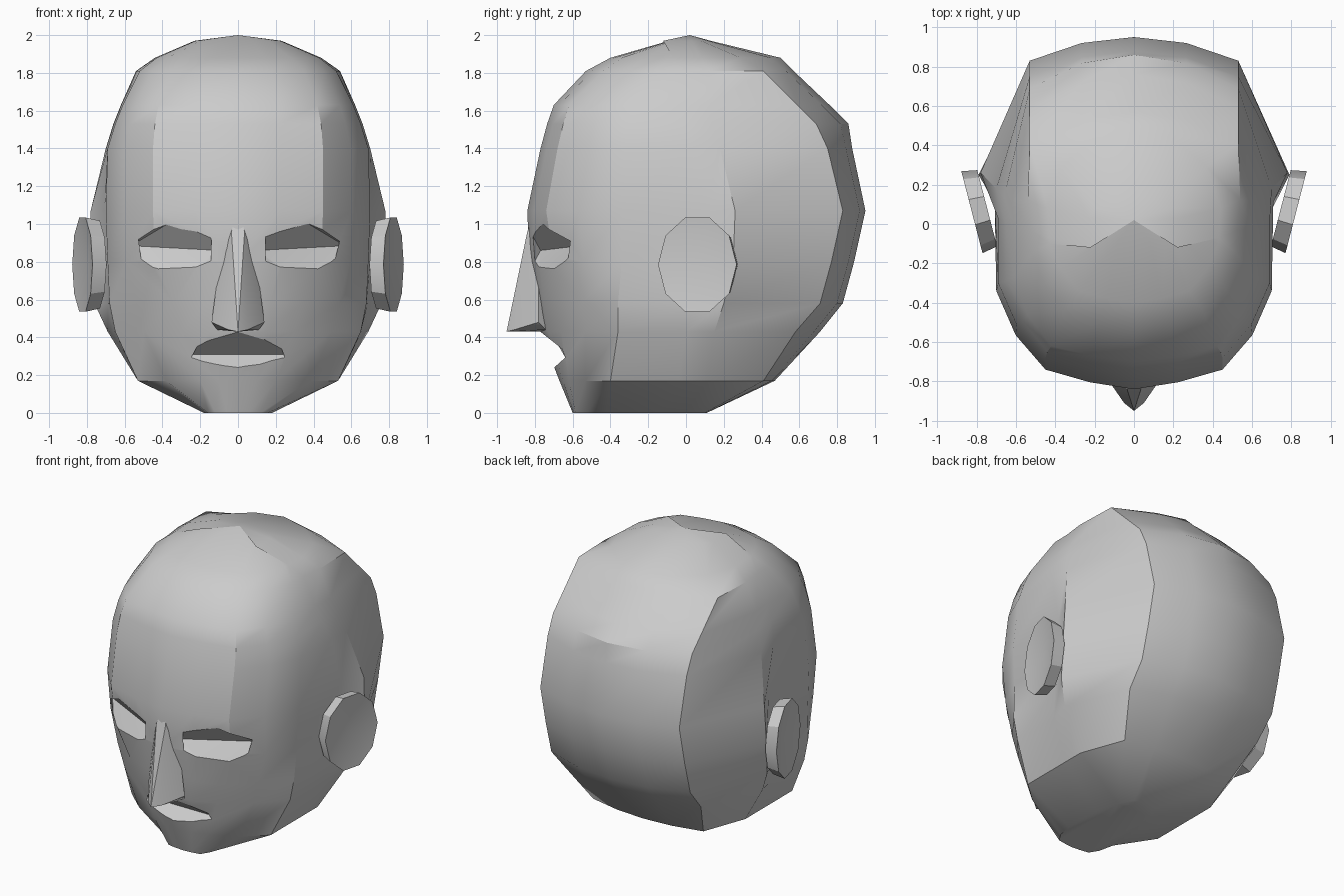
import bpy
import bmesh
import math
from mathutils import Vector, Matrix

default_cube = bpy.data.objects.get("Cube")
if default_cube:
    bpy.data.objects.remove(default_cube, do_unlink=True)

# One plain clay colour for the whole bust
clay = bpy.data.materials.new("clay_grey")
clay.use_nodes = True
clay_colour = (0.6, 0.6, 0.6, 1)
clay.diffuse_color = clay_colour
clay.node_tree.nodes["Principled BSDF"].inputs["Base Color"].default_value = clay_colour


def make_object(name, bm):
    """Turn a bmesh into a named object with outward normals and the clay material."""
    bmesh.ops.recalc_face_normals(bm, faces=bm.faces[:])
    mesh = bpy.data.meshes.new(name)
    bm.to_mesh(mesh)
    bm.free()
    mesh.materials.append(clay)
    obj = bpy.data.objects.new(name, mesh)
    bpy.context.collection.objects.link(obj)
    return obj


def make_hull(name, points):
    """Build a convex solid around a few points."""
    bm = bmesh.new()
    for point in points:
        bm.verts.new(point)
    result = bmesh.ops.convex_hull(bm, input=bm.verts[:])
    unused = [v for v in result["geom_interior"] if isinstance(v, bmesh.types.BMVert)]
    bmesh.ops.delete(bm, geom=unused, context="VERTS")
    return make_object(name, bm)


def select_only(obj):
    bpy.ops.object.select_all(action="DESELECT")
    obj.select_set(True)
    bpy.context.view_layer.objects.active = obj


def carve(target, cutter):
    """Cut one solid out of another and discard the cutter."""
    cutter.hide_render = True
    modifier = target.modifiers.new("carve", "BOOLEAN")
    modifier.operation = "DIFFERENCE"
    modifier.solver = "EXACT"
    modifier.object = cutter
    select_only(target)
    bpy.ops.object.modifier_apply(modifier=modifier.name)
    bpy.data.objects.remove(cutter, do_unlink=True)


def finish(obj, degrees=30):
    select_only(obj)
    bpy.ops.object.shade_smooth_by_angle(angle=math.radians(degrees))


def half_outline(front, ax, ay, bx, by, cx, cy, dx, dy, back):
    """Left half of a skull slice: brow corner a, cheek b, ear root c, nape corner d."""
    return [
        (0, front),
        (ax / 2, front + (ay - front) * 0.36),
        (ax, ay),
        ((ax + bx) * 0.523, (ay + by) * 0.523),
        (bx, by),
        (bx * 0.9 + cx * 0.1, cy - 0.15),
        (cx, cy),
        (dx, dy),
        (dx / 2, back + (dy - back) / 4),
        (0, back),
    ]


# Skull slices: height, then the outline controls in the order above
slices = [
    (0, -.6, .12, -.585, .18, -.42, .13, 0, .08, .1, .11),
    (.17, -.67, .2, -.62, .53, -.4, .53, .11, .42, .41, .47),
    (.43, -.77, .3, -.66, .65, -.36, .69, .15, .52, .58, .71),
    (.58, -.79, .34, -.69, .68, -.36, .76, .2, .53, .71, .83),
    (.8, -.83, .44, -.7, .69, -.34, .79, .25, .53, .77, .89),
    (1.07, -.84, .45, -.74, .7, -.34, .78, .26, .53, .83, .95),
    (1.4, -.77, .45, -.68, .69, -.3, .7, .18, .53, .75, .88),
    (1.53, -.735, .44, -.65, .65, -.29, .66, .14, .53, .69, .86),
    (1.63, -.7, .42, -.62, .61, -.27, .62, .12, .53, .59, .76),
    (1.81, -.53, .35, -.44, .52, -.15, .54, .12, .53, .41, .57),
    (1.88, -.4, .28, -.34, .43, -.1, .44, .08, .37, .29, .5),
    (1.97, -.09, .16, -.08, .22, -.04, .23, .03, .19, .08, .13),
]


def build_head():
    bm = bmesh.new()
    rings = []
    for height, *controls in slices:
        half = half_outline(*controls)
        outline = half + [(-x, y) for x, y in half[-2:0:-1]]
        rings.append([bm.verts.new((x, y, height)) for x, y in outline])
    count = len(rings[0])
    for lower, upper in zip(rings, rings[1:]):
        for i in range(count):
            j = (i + 1) % count
            bm.faces.new((lower[i], lower[j], upper[j], upper[i]))
    # Flat underside and pointed crown
    bm.faces.new(rings[0])
    crown = bm.verts.new((0, 0.02, 2))
    for i in range(count):
        bm.faces.new((rings[-1][i], rings[-1][(i + 1) % count], crown))
    return make_object("head", bm)


def extend(root, edge):
    """Continue the line from root through edge to clear the skin."""
    return Vector(root) + (Vector(edge) - Vector(root)) * 2


head = build_head()

# Eye sockets: wedges opening forward from a deep crease
inner, outer = (.1, -.77, .86), (.565, -.56, .885)
socket = [
    inner, outer,
    extend(inner, (.17, -.83, .97)), extend(outer, (.47, -.74, .97)),
    extend(inner, (.16, -.81, .785)), extend(outer, (.48, -.67, .77)),
]
for side in (1, -1):
    points = [(side * x, y, z) for x, y, z in socket]
    carve(head, make_hull("socket_cutter", points))

# Mouth: wedge between a peaked upper lip and a level lower lip
mouth_middle = (0, -.64, .31)
mouth = [mouth_middle, extend(mouth_middle, (0, -.775, .425)),
         extend(mouth_middle, (0, -.72, .245))]
for side in (1, -1):
    mouth.append((side * .265, -.62, .31))
    mouth.append(extend((side * .13, -.635, .31), (side * .13, -.7, .245)))
carve(head, make_hull("mouth_cutter", mouth))
finish(head)

# Nose: blunt bridge widening to the nostrils and a pointed tip
nose_points = [(0, -.95, .43), (0, -.8, 1.08), (0, -.72, .43)]
for side in (1, -1):
    nose_points += [
        (side * .035, -.84, .96),
        (side * .1, -.78, .78),
        (side * .14, -.78, .48),
        (side * .11, -.74, .44),
        (side * .05, -.91, .44),
    ]
finish(make_hull("nose", nose_points))


def build_ear(name, side):
    """Tilted ten-sided disc with a shallow dished face."""
    bm = bmesh.new()
    bmesh.ops.create_cone(bm, cap_ends=True, segments=10,
                          radius1=.2, radius2=.215, depth=.08)
    bm.normal_update()
    face = max(bm.faces, key=lambda f: f.calc_center_median().z)
    dish = bmesh.ops.poke(bm, faces=[face])["verts"][0]
    dish.co.z -= .03
    # Stretch the disc upright, face it sideways and tilt it forward
    bm.transform(Matrix.Diagonal((1.22, 1, 1, 1)))
    bm.transform(Matrix.Rotation(math.radians(90), 4, "Y"))
    bm.transform(Matrix.Rotation(math.radians(-14.5), 4, "Z"))
    bm.transform(Matrix.Translation((.785, .07, .785)))
    bm.transform(Matrix.Diagonal((side, 1, 1, 1)))
    return make_object(name, bm)


finish(build_ear("left_ear", 1))
finish(build_ear("right_ear", -1))
